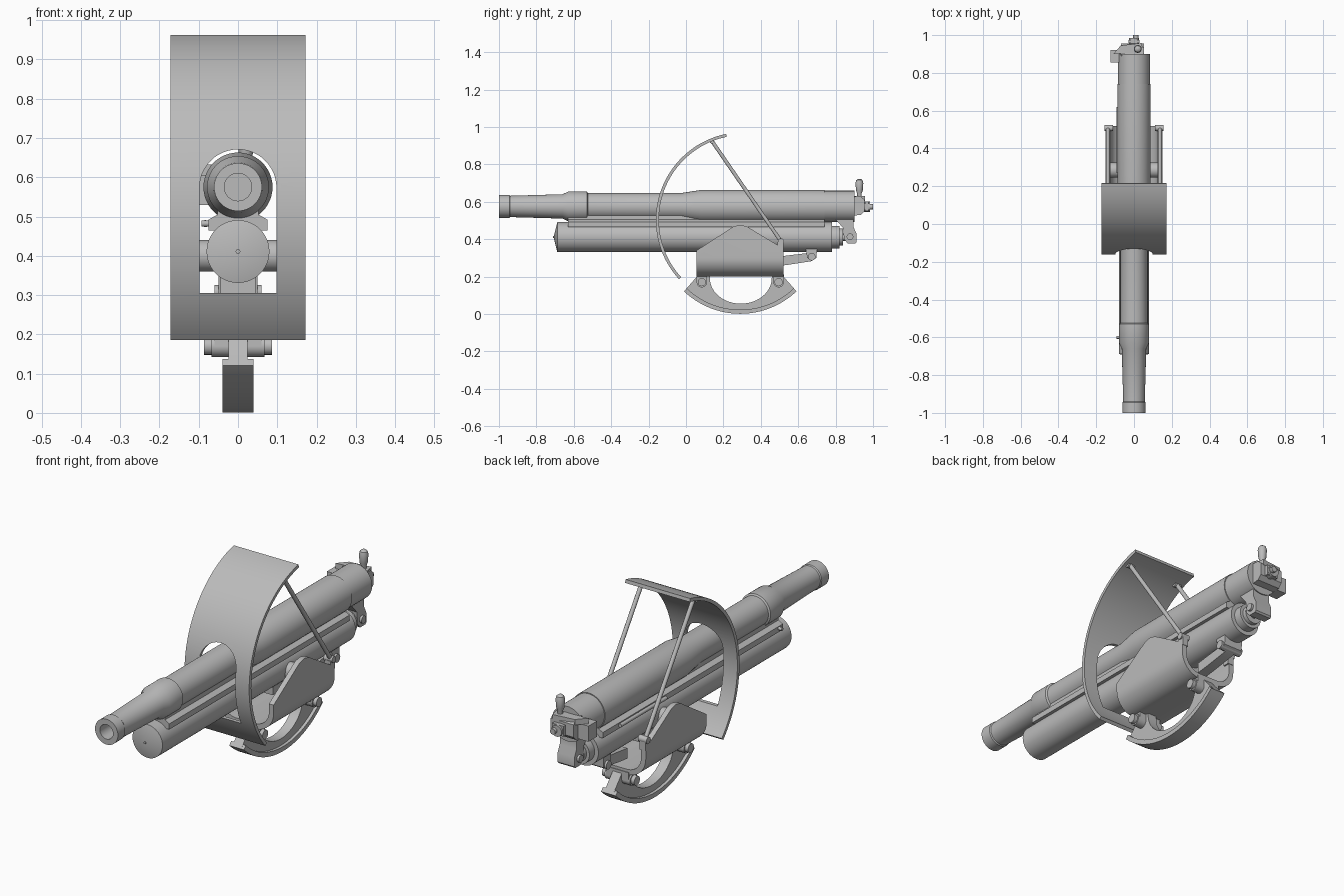
import bpy, bmesh, math
from mathutils import Vector

if "Cube" in bpy.data.objects:
    bpy.data.objects.remove(bpy.data.objects["Cube"])

paint = bpy.data.materials.new("gun_grey")
paint.diffuse_color = (0.5, 0.5, 0.5, 1)
paint.use_nodes = True
paint.node_tree.nodes["Principled BSDF"].inputs["Base Color"].default_value = paint.diffuse_color


def finish(ob):
    ob.data.materials.clear()
    ob.data.materials.append(paint)
    bpy.ops.object.select_all(action='DESELECT')
    ob.select_set(True)
    bpy.context.view_layer.objects.active = ob
    bpy.ops.object.shade_smooth_by_angle(angle=math.radians(32))
    return ob


def from_bmesh(name, bm):
    bmesh.ops.recalc_face_normals(bm, faces=bm.faces[:])
    me = bpy.data.meshes.new(name)
    bm.to_mesh(me)
    bm.free()
    ob = bpy.data.objects.new(name, me)
    bpy.context.collection.objects.link(ob)
    return finish(ob)


def prism(name, pts, axis, a, b):
    """Extrude an outline: axis x takes (y, z), y takes (x, z), z takes (x, y)."""
    put = {'x': lambda p, t: (t, p[0], p[1]), 'y': lambda p, t: (p[0], t, p[1]),
           'z': lambda p, t: (p[0], p[1], t)}[axis]
    bm = bmesh.new()
    lo = [bm.verts.new(put(p, a)) for p in pts]
    hi = [bm.verts.new(put(p, b)) for p in pts]
    bm.faces.new(lo)
    bm.faces.new(hi)
    n = len(pts)
    for i in range(n):
        bm.faces.new((lo[i], lo[(i + 1) % n], hi[(i + 1) % n], hi[i]))
    return from_bmesh(name, bm)


def box(name, x, y, z):
    return prism(name, [(x[0], y[0]), (x[1], y[0]), (x[1], y[1]), (x[0], y[1])], 'z', *z)


def lathe(name, prof, origin, direction, seg=32):
    """Turn (distance, radius) pairs about an axis."""
    rot = Vector(direction).to_track_quat('Z', 'Y')
    bm = bmesh.new()
    rings = []
    for d, r in prof:
        count = seg if r > 0 else 1
        rings.append([bm.verts.new(Vector(origin) + rot @ Vector(
            (r * math.cos(2 * math.pi * i / seg), r * math.sin(2 * math.pi * i / seg), d)))
            for i in range(count)])
    for p, q in zip(rings, rings[1:]):
        for i in range(seg):
            j = (i + 1) % seg
            if len(p) == 1:
                bm.faces.new((p[0], q[i], q[j]))
            elif len(q) == 1:
                bm.faces.new((p[i], p[j], q[0]))
            else:
                bm.faces.new((p[i], p[j], q[j], q[i]))
    return from_bmesh(name, bm)


def rod(name, p, q, r, seg=20):
    d = Vector(q) - Vector(p)
    return lathe(name, [(0, 0), (0, r), (d.length, r), (d.length, 0)], p, d, seg)


def arc(cx, cy, rx, ry, a0, a1, n):
    return [(cx + rx * math.cos(math.radians(a0 + (a1 - a0) * i / n)),
             cy + ry * math.sin(math.radians(a0 + (a1 - a0) * i / n))) for i in range(n + 1)]


def boolean(ob, cutter, op):
    mod = ob.modifiers.new("cut", 'BOOLEAN')
    mod.operation, mod.object, mod.solver = op, cutter, 'EXACT'
    dg = bpy.context.evaluated_depsgraph_get()
    me = bpy.data.meshes.new_from_object(ob.evaluated_get(dg))
    ob.modifiers.clear()
    ob.data = me
    bpy.data.objects.remove(cutter)
    finish(ob)


# Barrel with bore, collar, jacket and breech ring
lathe("barrel", [(-0.7, 0), (-0.7, 0.035), (-1, 0.035), (-1, 0.061), (-0.945, 0.061),
                 (-0.94, 0.057), (-0.66, 0.065), (-0.63, 0.079), (-0.53, 0.079),
                 (-0.525, 0.071), (-0.03, 0.071), (0.08, 0.088), (0.74, 0.088),
                 (0.74, 0.084), (0.9, 0.084), (0.9, 0)], (0, 0, 0.575), (0, 1, 0), 48)

# Recoil cylinder with shallow conical nose and stepped rear cap
lathe("recoil_cylinder", [(-0.708, 0), (-0.688, 0.08), (0.78, 0.08), (0.78, 0.06),
                          (0.82, 0.06), (0.82, 0.045), (0.84, 0.045), (0.84, 0.02),
                          (0.875, 0.02), (0.875, 0)], (0, 0, 0.411), (0, 1, 0), 48)
rod("nose_plug", (0, -0.711, 0.411), (0, -0.69, 0.411), 0.006, 12)

# Slide between barrel and cylinder
half = [(0.075, 0.465), (0.075, 0.492), (0.052, 0.505), (0.052, 0.53)]
prism("slide_rail", half + [(-x, z) for x, z in reversed(half)], 'y', -0.63, 0.74)
rod("side_pin", (-0.093, -0.6, 0.482), (-0.06, -0.6, 0.482), 0.008, 12)
rod("side_rod", (-0.083, 0.27, 0.482), (-0.083, 0.62, 0.482), 0.009, 12)

# Curved shield with an arched slot for the barrel
shield = prism("shield", arc(0.308, 0.503, 0.469, 0.469, 101.5, 222.5, 48)
               + arc(0.308, 0.503, 0.453, 0.453, 222.5, 101.5, 48), 'x', -0.172, 0.172)
slot = prism("slot_cutter", [(-0.098, 0.305), (0.098, 0.305)]
             + arc(0, 0.573, 0.098, 0.098, 0, 180, 24), 'y', -0.4, 0.1)
boolean(shield, slot, 'DIFFERENCE')

# U-shaped carriage trimmed to its side outline
outer = [(0.15, 0.5)] + arc(0.05, 0.3, 0.1, 0.1, 0, -90, 10)
inner = [(0.125, 0.5)] + arc(0.05, 0.3, 0.075, 0.075, 0, -90, 10)
profile = (outer + [(-x, z) for x, z in reversed(outer)]
           + [(-x, z) for x, z in inner] + inner[::-1])
carriage = prism("carriage", profile, 'y', 0, 0.6)
outline = prism("outline_cutter", [(0.057, 0.19), (0.52, 0.19), (0.52, 0.35), (0.325, 0.468),
                (0.29, 0.476), (0.255, 0.468), (0.057, 0.34)], 'x', -0.3, 0.3)
boolean(carriage, outline, 'INTERSECT')

# Trunnions, shield stays and their feet on both sides
for s, side in ((-1, "left"), (1, "right")):
    rod("trunnion_" + side, (s * 0.06, 0.285, 0.4), (s * 0.13, 0.285, 0.4), 0.04, 28)
    rod("shield_stay_" + side, (s * 0.138, 0.135, 0.93), (s * 0.138, 0.51, 0.385), 0.01, 14)
    box("stay_foot_" + side, sorted((s * 0.118, s * 0.15)), (0.49, 0.522), (0.34, 0.385))
    rod("stay_bolt_" + side, (s * 0.11, 0.508, 0.388), (s * 0.156, 0.508, 0.388), 0.016, 16)
    rod("stay_top_pin_" + side, (s * 0.12, 0.138, 0.922), (s * 0.155, 0.138, 0.922), 0.011, 14)

# Rocking base: web with open centre, wide curved sole
cy, cz, R = 0.29, 0.438, 0.437
a = 43.5
prism("base_web", arc(cy, cz, R, R, 270 - a, 270 + a, 32)
      + [(0.53, 0.19), (0.52, 0.203), (0.46, 0.203)]
      + arc(cy + 0.003, 0.19, 0.165, 0.135, 0, -180, 24)
      + [(0.128, 0.203), (0.06, 0.203), (0.05, 0.19)], 'x', -0.024, 0.024)
prism("base_sole", arc(cy, cz, R, R, 270 - a, 270 + a, 32)
      + arc(cy, cz, R - 0.022, R - 0.022, 270 + a, 270 - a, 32), 'x', -0.039, 0.039)
for y, end in ((0.085, "front"), (0.495, "rear")):
    rod("base_bolt_" + end, (-0.086, y, 0.17), (0.086, y, 0.17), 0.022, 20)
    rod("base_collar_" + end, (-0.068, y, 0.17), (0.068, y, 0.17), 0.028, 24)
    box("base_lug_" + end, (-0.06, 0.06), (y - 0.028, y + 0.028), (0.17, 0.212))

# Elevating arm linking carriage and recoil cylinder
prism("elevating_arm", [(0.48, 0.255), (0.54, 0.262), (0.67, 0.282), (0.695, 0.3),
                        (0.67, 0.328), (0.48, 0.305)], 'x', -0.025, 0.025)
prism("arm_bracket", [(0.64, 0.35), (0.70, 0.35), (0.698, 0.3), (0.672, 0.284),
                      (0.648, 0.3)], 'x', -0.05, 0.05)
rod("arm_pin", (-0.06, 0.672, 0.306), (0.06, 0.672, 0.306), 0.02, 20)
box("cradle_foot", (-0.045, 0.045), (0.2, 0.4), (0.305, 0.35))

# Lug under the breech that holds the recoil rod
prism("breech_lug", [(0.80, 0.505), (0.895, 0.505), (0.895, 0.465), (0.912, 0.43), (0.912, 0.385),
                     (0.905, 0.377), (0.865, 0.377), (0.845, 0.40), (0.84, 0.46)], 'x', -0.045, 0.045)
rod("lug_pin", (-0.056, 0.877, 0.413), (0.056, 0.877, 0.413), 0.018, 20)

# Breech door, hinge, crank and handle
prism("breech_door", [(0.89, 0.525), (0.935, 0.53), (0.955, 0.55), (0.955, 0.61),
                      (0.935, 0.627), (0.89, 0.63)], 'x', -0.07, 0.052)
box("breech_hinge", (-0.125, -0.068), (0.855, 0.92), (0.53, 0.605))
prism("hinge_arm", [(-0.11, 0.9), (-0.07, 0.945), (0.04, 0.958), (0.05, 0.91)], 'z', 0.605, 0.632)
rod("breech_spindle", (0, 0.94, 0.573), (0, 0.985, 0.573), 0.027, 20)
rod("spindle_tip", (0.01, 0.98, 0.573), (0.01, 1.0, 0.573), 0.014, 16)
box("spindle_crank", (-0.03, 0.03), (0.958, 0.975), (0.55, 0.6))
lathe("breech_handle", [(0, 0), (0, 0.012), (0.025, 0.012), (0.04, 0.018), (0.08, 0.021),
                        (0.095, 0.017), (0.102, 0.008), (0.103, 0)], (0.02, 0.927, 0.62), (0, 0, 1), 20)
